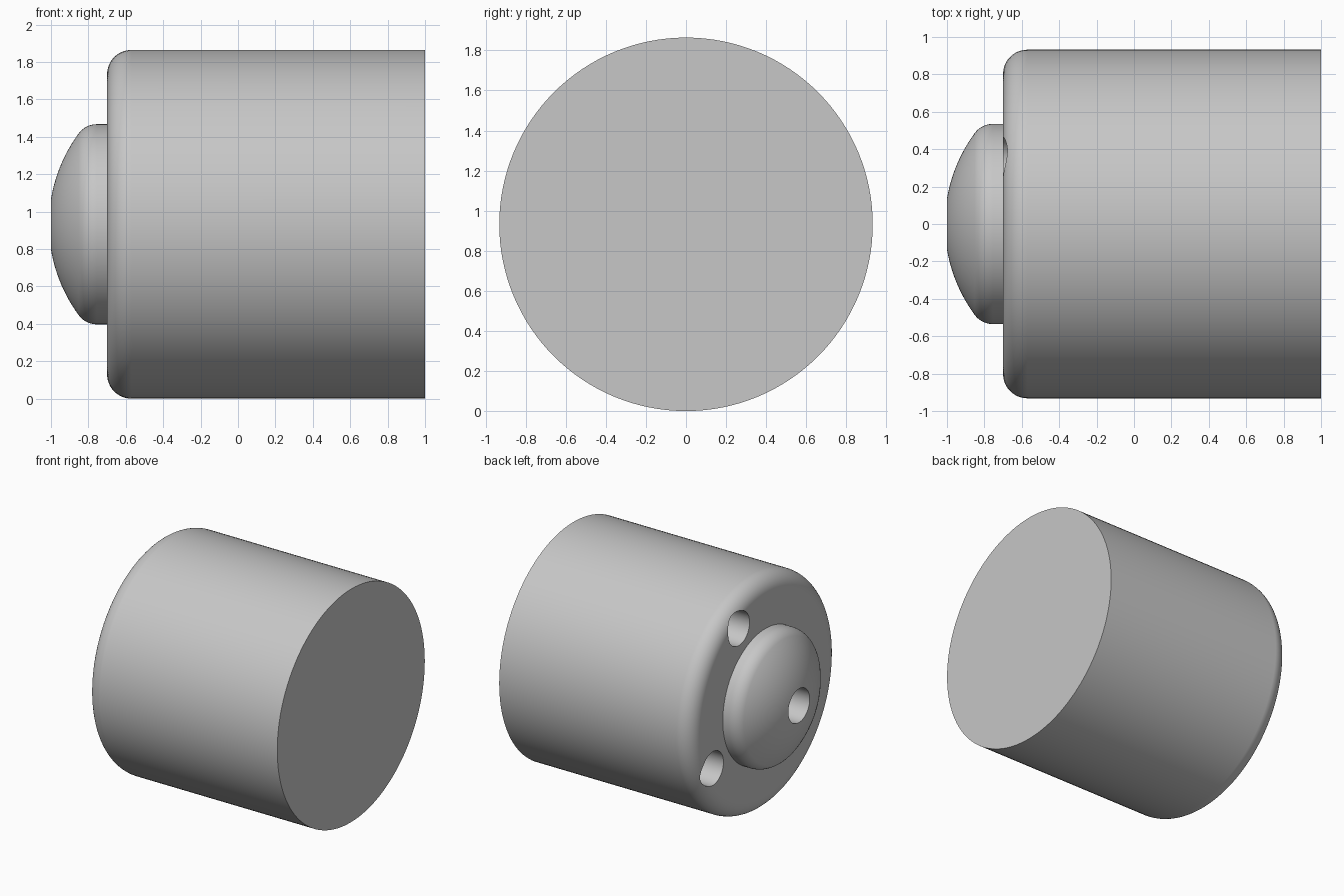
import bpy, bmesh, math
from mathutils import Vector, Matrix

if "Cube" in bpy.data.objects:
    bpy.data.objects.remove(bpy.data.objects["Cube"], do_unlink=True)

RADIUS = 0.932          # body radius, also the height of its axis
FACE_X = -0.70          # flat face that carries the knob
HOLE_R = 0.135
SEGMENTS = 128

grey = bpy.data.materials.new("plain grey")
grey.use_nodes = True
grey.diffuse_color = (0.57, 0.57, 0.57, 1)
grey.node_tree.nodes["Principled BSDF"].inputs["Base Color"].default_value = grey.diffuse_color


def arc(cx, cr, radius, start, end, steps):
    """Profile points (x, r); the angle is measured from -x towards +r."""
    points = []
    for i in range(steps + 1):
        a = math.radians(start + (end - start) * i / steps)
        points.append((cx - radius * math.cos(a), cr + radius * math.sin(a)))
    return points


def lathe(name, profile):
    """Revolve an (x, r) profile about the horizontal axis."""
    bm = bmesh.new()
    verts = [bm.verts.new((x, 0, r)) for x, r in profile]
    edges = [bm.edges.new(pair) for pair in zip(verts, verts[1:])]
    bmesh.ops.spin(bm, geom=verts + edges, cent=(0, 0, 0), axis=(1, 0, 0),
                   angle=math.tau, steps=SEGMENTS, use_merge=False)
    bmesh.ops.remove_doubles(bm, verts=bm.verts, dist=0.0001)
    # Close both ends with single flat faces
    bmesh.ops.holes_fill(bm, edges=[e for e in bm.edges if e.is_boundary], sides=0)
    bmesh.ops.recalc_face_normals(bm, faces=bm.faces)
    mesh = bpy.data.meshes.new(name)
    bm.to_mesh(mesh)
    bm.free()
    mesh.materials.append(grey)
    obj = bpy.data.objects.new(name, mesh)
    obj.location.z = RADIUS
    bpy.context.collection.objects.link(obj)
    return obj


def activate(obj):
    bpy.ops.object.select_all(action='DESELECT')
    obj.select_set(True)
    bpy.context.view_layer.objects.active = obj


def drill(obj, y, z, depth):
    """Cut a blind round hole into the knob-side face."""
    bpy.ops.mesh.primitive_cylinder_add(
        vertices=64, radius=HOLE_R, depth=2 * depth,
        location=(FACE_X, y, RADIUS + z), rotation=(0, math.pi / 2, 0))
    cutter = bpy.context.object
    cutter.data.materials.append(grey)
    cut = obj.modifiers.new("hole", 'BOOLEAN')
    cut.operation = 'DIFFERENCE'
    cut.solver = 'EXACT'
    cut.object = cutter
    activate(obj)
    bpy.ops.object.modifier_apply(modifier=cut.name)
    bpy.data.objects.remove(cutter, do_unlink=True)


def finish(obj):
    activate(obj)
    bpy.ops.object.shade_smooth_by_angle(angle=math.radians(30))
    weighted = obj.modifiers.new("even flats", 'WEIGHTED_NORMAL')
    weighted.keep_sharp = True


# Body: thick cylinder with one rounded rim
fillet = 0.13
body = lathe("body", arc(FACE_X + fillet, RADIUS - fillet, fillet, 0, 90, 12)
             + [(1.0, RADIUS)])

# Two blind holes, a quarter turn apart
for angle in (63.4, -26.6):
    a = math.radians(angle)
    drill(body, 0.74 * math.cos(a), 0.74 * math.sin(a), 0.3)
finish(body)

# Knob: domed disc with a rounded rim and a central recess
knob_r, rim, dome = 0.535, 0.12, 0.82
dome_x = -1 + math.sqrt(dome ** 2 - HOLE_R ** 2)
rim_x = dome_x - math.sqrt((dome - rim) ** 2 - (knob_r - rim) ** 2)
start = math.degrees(math.asin(HOLE_R / dome))
tangent = math.degrees(math.asin((knob_r - rim) / (dome - rim)))
knob = lathe("knob", [(FACE_X - 0.02, HOLE_R)]
             + arc(dome_x, 0, dome, start, tangent, 14)
             + arc(rim_x, knob_r - rim, rim, tangent, 90, 10)[1:]
             + [(FACE_X + 0.03, knob_r)])
finish(knob)
